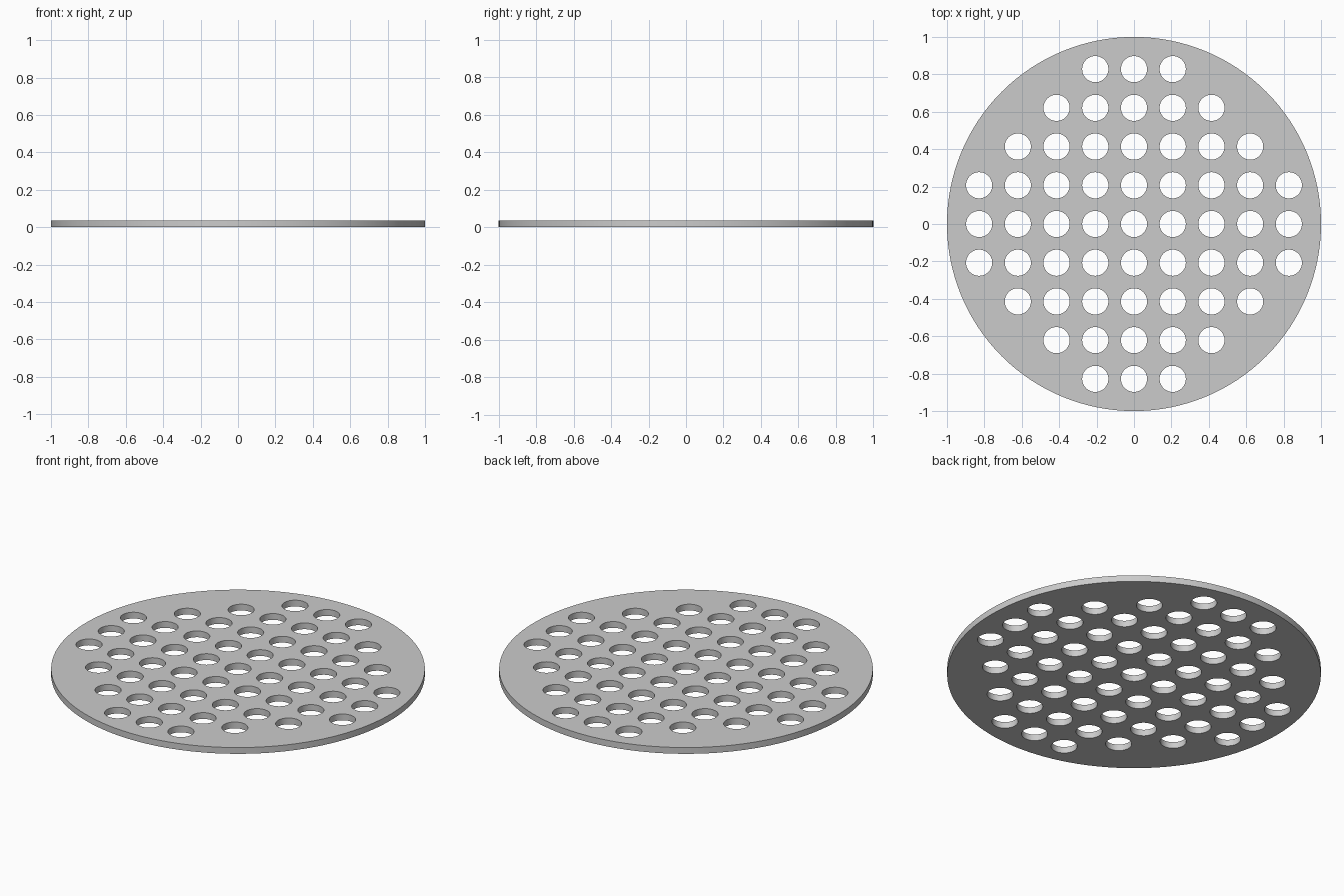
import bpy
import bmesh
from math import cos, sin, tau

if "Cube" in bpy.data.objects:
    bpy.data.objects.remove(bpy.data.objects["Cube"])

THICKNESS = 0.037
PITCH = 0.207
HOLE_RADIUS = 0.07


def add_circle(curve, cx, cy, radius, sides):
    spline = curve.splines.new('POLY')
    spline.points.add(sides - 1)
    for k, point in enumerate(spline.points):
        a = tau * k / sides
        point.co = (cx + radius * cos(a), cy + radius * sin(a), 0, 1)
    spline.use_cyclic_u = True


# Flat profile: round rim with a square grid of holes
profile = bpy.data.curves.new("perforated_plate", 'CURVE')
profile.dimensions = '2D'
profile.fill_mode = 'BOTH'
profile.extrude = THICKNESS / 2
add_circle(profile, 0, 0, 1, 128)
for i in range(-4, 5):
    for j in range(-4, 5):
        if i * i + j * j <= 17:
            add_circle(profile, i * PITCH, j * PITCH, HOLE_RADIUS, 48)

plate = bpy.data.objects.new("perforated_plate", profile)
bpy.context.collection.objects.link(plate)
bpy.context.view_layer.objects.active = plate
plate.select_set(True)
bpy.ops.object.convert(target='MESH')
plate = bpy.context.object

# Weld caps to walls and rest the plate on the ground
bm = bmesh.new()
bm.from_mesh(plate.data)
bmesh.ops.remove_doubles(bm, verts=bm.verts, dist=1e-5)
bmesh.ops.translate(bm, verts=bm.verts, vec=(0, 0, THICKNESS / 2))
bmesh.ops.recalc_face_normals(bm, faces=bm.faces)
bm.to_mesh(plate.data)
bm.free()
bpy.ops.object.shade_smooth_by_angle()
